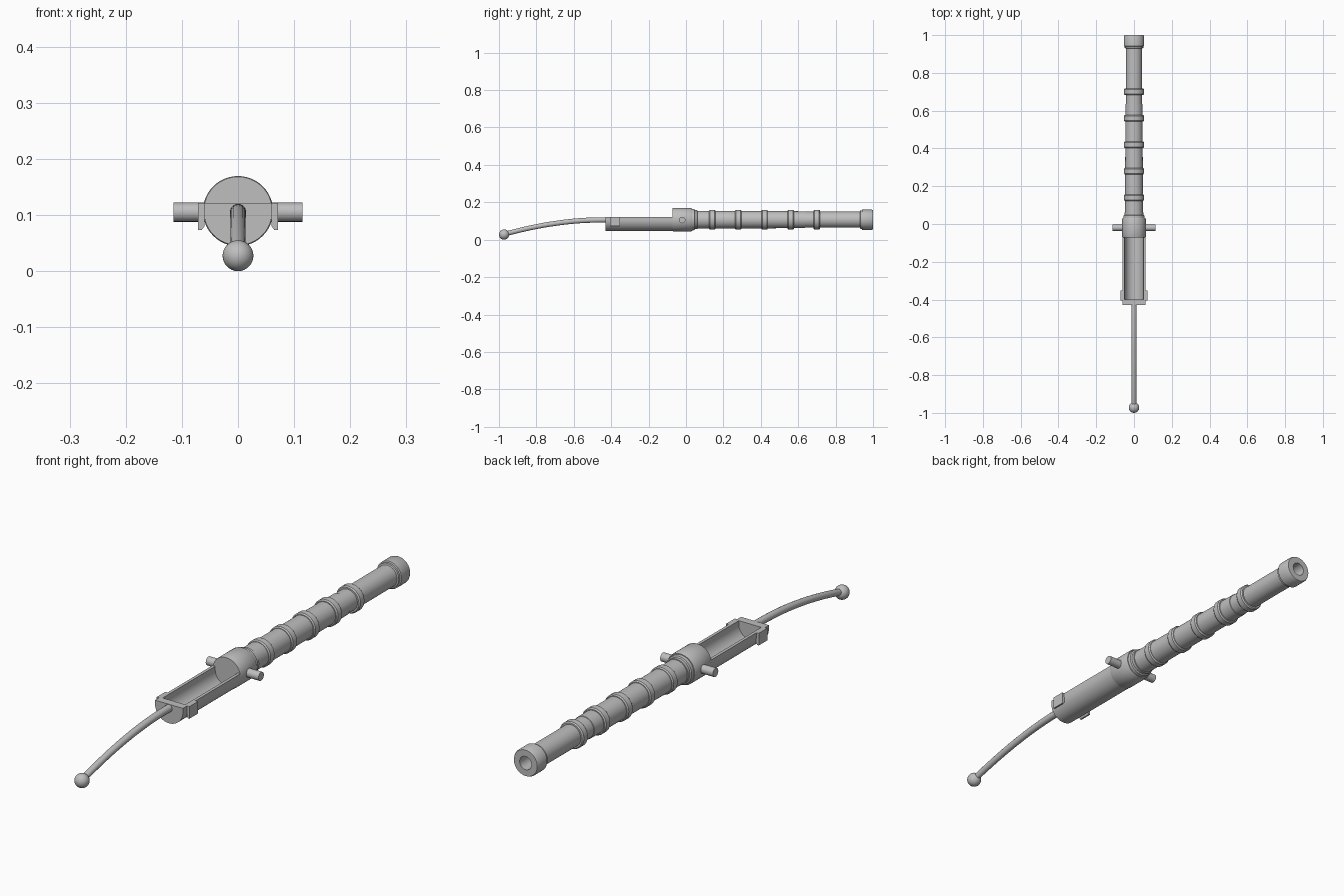
import bpy, bmesh, math
from mathutils import Vector

if "Cube" in bpy.data.objects:
    bpy.data.objects.remove(bpy.data.objects["Cube"])

AXIS_Z = 0.107

metal = bpy.data.materials.new("grey_metal")
metal.diffuse_color = (0.52, 0.52, 0.52, 1)
metal.use_nodes = True
metal.node_tree.nodes["Principled BSDF"].inputs["Base Color"].default_value = metal.diffuse_color


def finish(bm, name, smooth=True):
    bmesh.ops.remove_doubles(bm, verts=bm.verts, dist=1e-5)
    bmesh.ops.recalc_face_normals(bm, faces=bm.faces)
    me = bpy.data.meshes.new(name)
    bm.to_mesh(me)
    bm.free()
    ob = bpy.data.objects.new(name, me)
    bpy.context.collection.objects.link(ob)
    me.materials.append(metal)
    if smooth:
        bpy.ops.object.select_all(action='DESELECT')
        ob.select_set(True)
        bpy.context.view_layer.objects.active = ob
        bpy.ops.object.shade_smooth_by_angle(angle=math.radians(30))
    return ob


def lathe(name, profile, axis='Y', origin=(0, 0, AXIS_Z), n=40):
    """Spin (distance along axis, radius) points around the axis."""
    bm = bmesh.new()
    verts = []
    for d, r in profile:
        verts.append(bm.verts.new((r, d, 0) if axis == 'Y' else (d, 0, r)))
    edges = [bm.edges.new(p) for p in zip(verts, verts[1:])]
    bmesh.ops.spin(bm, geom=verts + edges, cent=(0, 0, 0), steps=n,
                   axis=(0, 1, 0) if axis == 'Y' else (1, 0, 0), angle=2 * math.pi)
    bmesh.ops.translate(bm, verts=bm.verts, vec=origin)
    return finish(bm, name)


def extrude_y(name, outline, y0, y1):
    """Extrude an x-z outline between two y positions."""
    bm = bmesh.new()
    face = bm.faces.new([bm.verts.new((x, y0, z)) for x, z in outline])
    geo = bmesh.ops.extrude_face_region(bm, geom=[face])
    bmesh.ops.translate(bm, vec=(0, y1 - y0, 0),
                        verts=[g for g in geo['geom'] if isinstance(g, bmesh.types.BMVert)])
    return finish(bm, name)


def u_shape(r, top, n=24):
    pts = [(-r, top)]
    pts += [(-r * math.cos(math.pi * i / n), AXIS_Z - r * math.sin(math.pi * i / n))
            for i in range(n + 1)]
    return pts + [(r, top)]


# Barrel with an open bore and muzzle band
lathe("barrel", [(0.0, 0), (0.0, 0.048), (0.635, 0.045), (0.636, 0.043), (0.93, 0.043),
                 (0.932, 0.049), (0.94, 0.049), (0.942, 0.054), (0.994, 0.054),
                 (1.0, 0.051), (1.0, 0.026), (0.1, 0.026), (0.1, 0)])

# Reinforcing rings along the barrel
for i, y in enumerate((0.14, 0.28, 0.42, 0.56, 0.70)):
    lathe("barrel_ring_%d" % (i + 1),
          [(y - 0.017, 0.04), (y - 0.017, 0.049), (y - 0.012, 0.053),
           (y + 0.012, 0.053), (y + 0.017, 0.049), (y + 0.017, 0.04)])
lathe("breech_ring", [(0.03, 0.04), (0.03, 0.057), (0.045, 0.056), (0.048, 0.051),
                      (0.06, 0.051), (0.062, 0.04)])

# Thick breech block
lathe("breech_block", [(-0.072, 0), (-0.072, 0.061), (-0.069, 0.0625),
                       (0.027, 0.0625), (0.032, 0.060), (0.032, 0)], n=48)

# Trunnions on both sides
lathe("trunnions", [(-0.115, 0), (-0.115, 0.017), (0.115, 0.017), (0.115, 0)],
      axis='X', origin=(0, -0.02, 0.105), n=24)

# Open chamber trough and its end wall
outer, inner = u_shape(0.061, 0.121), u_shape(0.049, 0.121)
extrude_y("chamber_trough", outer + inner[::-1], -0.40, -0.07)
extrude_y("trough_end_wall", outer, -0.43, -0.399)

# Side plates on the trough
for s, side in ((-1, "left"), (1, "right")):
    extrude_y(side + "_side_plate", [(s * 0.060, 0.121), (s * 0.071, 0.121),
                                     (s * 0.071, 0.073), (s * 0.065, 0.073),
                                     (s * 0.060, 0.080)], -0.405, -0.352)

# Curved aiming handle
path = [(-0.41, 0.106), (-0.50, 0.105), (-0.60, 0.099), (-0.70, 0.087),
        (-0.80, 0.070), (-0.90, 0.048), (-0.97, 0.030)]
cu = bpy.data.curves.new("handle", 'CURVE')
cu.dimensions = '3D'
cu.bevel_depth = 0.0145
cu.bevel_resolution = 5
cu.use_fill_caps = True
sp = cu.splines.new('BEZIER')
sp.bezier_points.add(len(path) - 1)
for i, (p, (y, z)) in enumerate(zip(sp.bezier_points, path)):
    p.co = Vector((0, y, z))
    p.handle_left_type = p.handle_right_type = 'AUTO'
    p.radius = 1.0 - 0.12 * i / (len(path) - 1)
sp.resolution_u = 5
cu.materials.append(metal)
bpy.context.collection.objects.link(bpy.data.objects.new("handle", cu))

# Ball at the end of the handle
R = 0.0275
lathe("handle_ball", [(-R * math.cos(math.pi * i / 16), R * math.sin(math.pi * i / 16))
                      for i in range(17)], origin=(0, -0.9725, R), n=32)
